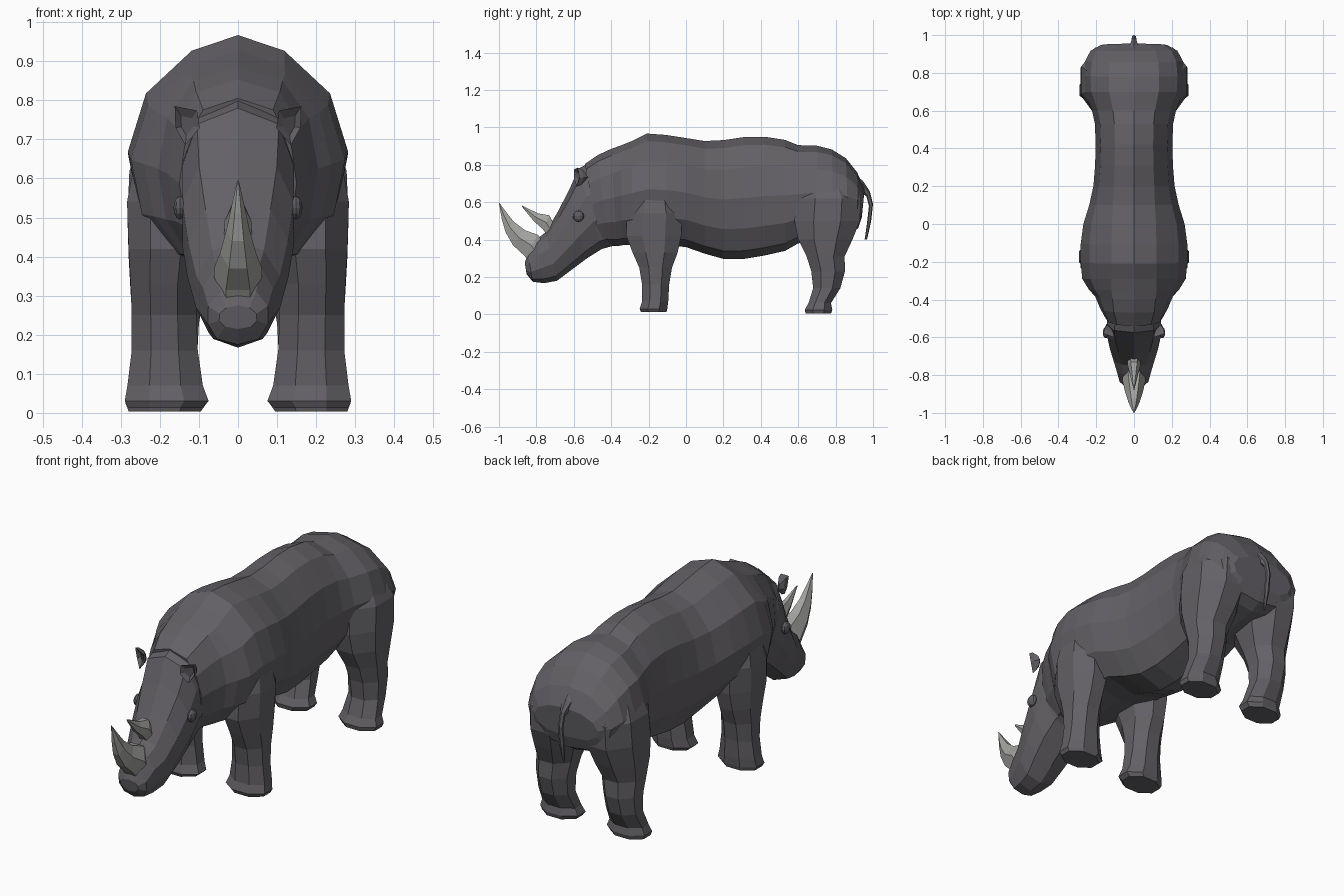
import bpy, bmesh, math
from mathutils import Vector

if "Cube" in bpy.data.objects:
    bpy.data.objects.remove(bpy.data.objects["Cube"])


def material(name, r, g, b):
    m = bpy.data.materials.new(name)
    m.diffuse_color = (r, g, b, 1)
    m.use_nodes = True
    m.node_tree.nodes["Principled BSDF"].inputs["Base Color"].default_value = m.diffuse_color
    return m


HIDE = material("grey hide", 0.125, 0.118, 0.13)
HORN = material("pale horn", 0.37, 0.37, 0.355)
EYE = material("dark eye", 0.11, 0.11, 0.125)


def loft(name, rings, mat):
    """Skin a list of closed point rings and cap both ends."""
    bm = bmesh.new()
    loops = [[bm.verts.new(p) for p in ring] for ring in rings]
    n = len(loops[0])
    for a, b in zip(loops, loops[1:]):
        for i in range(n):
            j = (i + 1) % n
            bm.faces.new((a[i], a[j], b[j], b[i]))
    bm.faces.new(loops[0])
    bm.faces.new(loops[-1])
    bmesh.ops.recalc_face_normals(bm, faces=bm.faces)
    me = bpy.data.meshes.new(name)
    bm.to_mesh(me)
    bm.free()
    me.materials.append(mat)
    ob = bpy.data.objects.new(name, me)
    bpy.context.collection.objects.link(ob)
    return ob


def upright(ty, tz, by, bz, w, upper=1, lower=0.75, n=12, phase=0):
    """Ring through a top and a bottom outline point; powers below 1 make it boxier."""
    top, bot = Vector((0, ty, tz)), Vector((0, by, bz))
    mid, half = (top + bot) / 2, (top - bot) / 2
    half /= math.cos(math.tau * phase / n)
    ring = []
    for i in range(n):
        a = math.tau * (i + phase) / n
        s, c = math.sin(a), math.cos(a)
        p = lower if c < 0 else upper
        s = math.copysign(abs(s) ** p, s) if abs(s) > 1e-6 else 0
        ring.append(mid + half * c + Vector((w * s, 0, 0)))
    return ring


def level(z, y0, y1, x0, x1, side, n=8):
    """Horizontal leg ring spanning y0..y1 and x0..x1."""
    ring = []
    for i in range(n):
        a = math.tau * (i + 0.5) / n
        k = 1 / math.cos(math.pi / n)
        x = (x0 + x1) / 2 + (x1 - x0) / 2 * math.cos(a) * k
        y = (y0 + y1) / 2 + (y1 - y0) / 2 * math.sin(a) * k
        ring.append((side * x, y, z))
    return ring


# trunk: top y, top z, bottom y, bottom z, half width, upper power, lower power
trunk = [
    (-.54, .805, -.46, .37, .15, .75), (-.47, .853, -.42, .37, .18, .75),
    (-.40, .885, -.37, .365, .205, .85), (-.35, .903, -.34, .37, .24, 1),
    (-.29, .927, -.29, .37, .274, 1.2), (-.21, .967, -.20, .37, .282, 1.25),
    (-.11, .96, -.10, .37, .282, 1.25), (0, .943, 0, .36, .268, 1.2),
    (.10, .927, .10, .325, .237, 1.1), (.20, .932, .20, .297, .215),
    (.31, .948, .31, .297, .206), (.42, .95, .42, .315, .203),
    (.53, .933, .53, .34, .207), (.60, .905, .60, .38, .222),
    (.70, .902, .70, .40, .262), (.78, .882, .79, .415, .266, 1, .65),
    (.855, .835, .87, .43, .258, 1, .6), (.915, .76, .92, .46, .23, 1, .6),
    (.955, .67, .94, .52, .175, 1, .65),
]
body = loft("body", [upright(*r) for r in trunk], HIDE)

# head, tapering forward and down to the lip
skull = [
    (-.48, .83, -.34, .38, .14, .75), (-.575, .78, -.45, .35, .148, .65),
    (-.625, .665, -.53, .30, .148, .75), (-.685, .55, -.61, .24, .134, .9),
    (-.75, .44, -.69, .18, .112), (-.80, .40, -.76, .167, .094),
    (-.845, .325, -.82, .175, .08), (-.862, .275, -.852, .215, .05),
]
head = loft("head", [upright(*r, n=10) for r in skull], HIDE)

# legs: height, front-to-back span, inner-to-outer span
front_rows = [
    (.012, -.24, -.105, .095, .28), (.03, -.248, -.10, .075, .29),
    (.07, -.235, -.095, .09, .283), (.16, -.235, -.09, .103, .272),
    (.25, -.25, -.075, .106, .272), (.33, -.285, -.045, .105, .275),
    (.42, -.32, -.025, .09, .28), (.54, -.315, -.02, .08, .284),
    (.68, -.27, -.06, .07, .258),
]
hind_rows = [
    (.004, .64, .775, .095, .28), (.025, .635, .782, .08, .288),
    (.06, .655, .775, .095, .277), (.14, .68, .825, .105, .268),
    (.23, .67, .85, .10, .27), (.31, .645, .848, .085, .275),
    (.40, .60, .89, .055, .28), (.50, .58, .93, .03, .283),
    (.62, .59, .935, .03, .278), (.72, .64, .87, .04, .235),
]
parts = [head]
for side, word in ((-1, "left"), (1, "right")):
    for kind, rows in (("front", front_rows), ("hind", hind_rows)):
        rings = [level(*r, side) for r in rows]
        parts.append(loft(f"{kind}_leg_{word}", rings, HIDE))

# merge head and legs into one skin with the trunk
for p in parts:
    mod = body.modifiers.new(p.name, 'BOOLEAN')
    mod.operation = 'UNION'
    mod.solver = 'EXACT'
    mod.object = p
deps = bpy.context.evaluated_depsgraph_get()
skin = bpy.data.meshes.new_from_object(body.evaluated_get(deps))
body.modifiers.clear()
body.data = skin
for p in parts:
    bpy.data.objects.remove(p)


def horn(name, rows):
    """Six-sided horn from back and front outline points, ending in a fine tip."""
    return loft(name, [upright(*r, lower=1, n=6, phase=.5) for r in rows], HORN)


horn("front_horn", [
    (-.775, .40, -.85, .295, .062), (-.79, .425, -.865, .315, .062),
    (-.86, .45, -.925, .37, .046), (-.92, .495, -.965, .44, .03),
    (-.96, .545, -.985, .51, .017), (-.998, .597, -1.0, .594, .002)])
horn("rear_horn", [
    (-.70, .47, -.74, .42, .036), (-.73, .53, -.765, .455, .034),
    (-.79, .54, -.815, .50, .02), (-.876, .582, -.878, .577, .002)])

# ears: cupped leaves with a pointed outer tip
leaf = [(.135, .685), (.16, .73), (.162, .785), (.105, .774), (.098, .73)]
depth = (-.575, -.56, -.57, -.59, -.59)
for side, word in ((-1, "left"), (1, "right")):
    def leaf_ring(scale, shift):
        return [(side * (.13 + (x - .13) * scale), y + shift, .735 + (z - .735) * scale)
                for (x, z), y in zip(leaf, depth)]
    loft(f"ear_{word}", [leaf_ring(.4, .035), leaf_ring(.85, .012),
                         leaf_ring(1, -.01), leaf_ring(.5, .006)], HIDE)

    # eyes
    bm = bmesh.new()
    bmesh.ops.create_uvsphere(bm, u_segments=10, v_segments=6, radius=.03)
    bmesh.ops.scale(bm, vec=(.6, 1, 1), verts=bm.verts)
    bmesh.ops.translate(bm, vec=(side * .148, -.575, .525), verts=bm.verts)
    me = bpy.data.meshes.new(f"eye_{word}")
    bm.to_mesh(me)
    bm.free()
    me.materials.append(EYE)
    bpy.context.collection.objects.link(bpy.data.objects.new(f"eye_{word}", me))

# tail
loft("tail", [upright(*r, lower=1, n=6) for r in [
    (.90, .75, .90, .66, .045), (.945, .715, .94, .65, .028),
    (.982, .66, .965, .63, .013), (1.0, .59, .978, .58, .012),
    (.99, .50, .968, .49, .014), (.968, .40, .955, .40, .004)]], HIDE)
